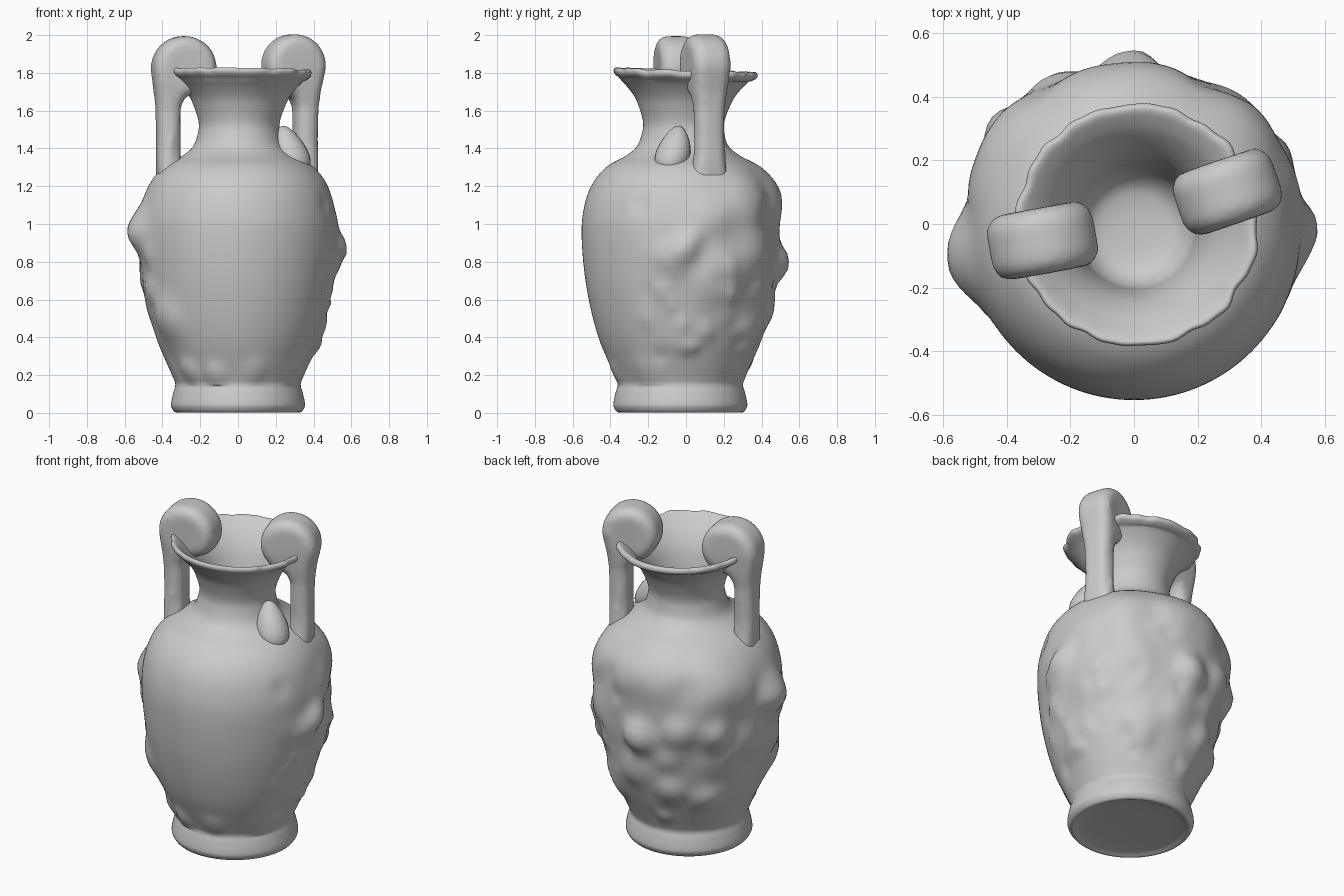
import bpy, bmesh, random
from math import sin, cos, pi, radians, exp
from mathutils import Vector, Matrix

if "Cube" in bpy.data.objects:
    bpy.data.objects.remove(bpy.data.objects["Cube"])

random.seed(7)
SEG = 128


def finish(bm, name, angle=40):
    bmesh.ops.recalc_face_normals(bm, faces=bm.faces)
    me = bpy.data.meshes.new(name)
    bm.to_mesh(me)
    bm.free()
    ob = bpy.data.objects.new(name, me)
    bpy.context.collection.objects.link(ob)
    bpy.ops.object.select_all(action='DESELECT')
    ob.select_set(True)
    bpy.context.view_layer.objects.active = ob
    bpy.ops.object.shade_smooth_by_angle(angle=radians(angle))
    return ob


def spline(pts, n):
    """Catmull-Rom resampling of a 2D profile."""
    p = [Vector(pts[0])] + [Vector(q) for q in pts] + [Vector(pts[-1])]
    out = []
    for i in range(1, len(p) - 2):
        a, b, c, d = p[i - 1:i + 3]
        for k in range(n):
            t = k / n
            out.append(0.5 * (2 * b + (c - a) * t + (2 * a - 5 * b + 4 * c - d) * t * t
                              + (3 * b - a - 3 * c + d) * t ** 3))
    return out + [p[-1]]


# Relief lumps on the body: angle in degrees, height, size, bulge
bumps = [(188, 0.97, 0.12, 0.055), (199, 0.92, 0.08, 0.015), (216, 0.50, 0.11, 0.035),
         (190, 0.62, 0.10, 0.01), (3, 0.88, 0.07, 0.05), (356, 0.80, 0.08, 0.03),
         (92, 0.79, 0.09, 0.07), (105, 1.19, 0.16, 0.04), (80, 1.14, 0.12, 0.03),
         (45, 1.13, 0.15, 0.04), (138, 1.15, 0.13, 0.04), (157, 1.08, 0.12, 0.03),
         (135, 0.95, 0.14, 0.03), (118, 0.84, 0.09, 0.04), (142, 0.82, 0.08, 0.045),
         (112, 0.45, 0.08, 0.03), (138, 0.40, 0.08, 0.03), (85, 0.55, 0.10, 0.02),
         (25, 0.72, 0.14, 0.035), (50, 0.85, 0.12, 0.03), (60, 0.45, 0.10, 0.02),
         (165, 0.75, 0.10, 0.02), (250, 0.20, 0.06, 0.02), (285, 0.22, 0.06, 0.012),
         (225, 0.22, 0.06, 0.02), (330, 0.22, 0.08, 0.012), (20, 1.05, 0.10, 0.02)]
for _ in range(70):
    bumps.append((random.uniform(-30, 212), random.uniform(0.24, 1.15),
                  random.uniform(0.03, 0.07), random.uniform(-0.014, 0.018)))


def relief(ang, r, z):
    total = 0
    for a, bz, s, h in bumps:
        da = (ang - radians(a) + pi) % (2 * pi) - pi
        d = ((r * da) ** 2 + (z - bz) ** 2) ** 0.5 / s
        if d < 2:
            total += h * exp(-d ** 2.6)
    return total


def centre(z):
    t = min(max((z - 1.15) / 0.6, 0), 1)
    return 0.01 * t, -0.03 + 0.027 * t


# Vase body: foot, belly, neck and flared mouth in one lathe
outer = [(0, 0.025), (0.2, 0.022), (0.29, 0.014), (0.33, 0.003), (0.352, 0.03), (0.353, 0.06),
         (0.342, 0.11), (0.332, 0.15), (0.345, 0.19), (0.385, 0.28), (0.43, 0.39),
         (0.472, 0.54), (0.505, 0.72), (0.522, 0.92), (0.515, 1.06), (0.475, 1.2),
         (0.40, 1.3), (0.30, 1.36), (0.243, 1.41), (0.218, 1.48), (0.215, 1.54),
         (0.24, 1.62), (0.27, 1.68), (0.325, 1.745), (0.372, 1.78), (0.38, 1.802)]
inner = [(0.368, 1.815), (0.34, 1.80), (0.28, 1.74), (0.23, 1.66), (0.20, 1.57),
         (0.18, 1.48), (0.14, 1.425), (0.08, 1.405), (0, 1.40)]
wobble = [(random.uniform(0.001, 0.003), random.randint(5, 26), random.uniform(0, 6))
          for _ in range(6)]
bm = bmesh.new()
profile = spline(outer + inner, 5)
n_outer = 5 * len(outer)
rows = []
for i, (r, z) in enumerate(profile):
    cx, cy = centre(z)
    row = []
    for k in range(SEG):
        a = 2 * pi * k / SEG
        rr, zz = max(r, 0), z
        if i < n_outer and 0.15 < z < 1.42:
            rr += relief(a, r, z)
        if z > 1.76 and r > 0.3:          # uneven, slightly tilted lip
            w = sum(h * sin(f * a + p) for h, f, p in wobble)
            rr += w * (r - 0.3) / 0.08
            t = (r - 0.3) / 0.08
            zz += (0.5 * w - 0.014 * sin(a) - 0.004 * cos(a)) * t
        row.append(bm.verts.new((cx + rr * cos(a), cy + rr * sin(a), zz)))
    rows.append(row)
for lo, hi in zip(rows, rows[1:]):
    for k in range(SEG):
        j = (k + 1) % SEG
        bm.faces.new((lo[k], lo[j], hi[j], hi[k]))
bmesh.ops.remove_doubles(bm, verts=rows[0] + rows[-1], dist=0.0005)
finish(bm, "vase_body", 50)


# Scroll handles: side outline in chamfered layers, then rounded
def handle(name, angle, mid, rad, top):
    zc = top - rad
    pts = [(0.31, 1.20), (0.315, 1.40), (0.315, 1.62), (0.29, 1.675), (0.22, 1.69)]
    for k in range(25):
        a = radians(220 - k * 9.6)
        pts.append((mid + rad * cos(a), zc + rad * sin(a)))
    pts += [(0.448, 1.70), (0.44, 1.62), (0.436, 1.45), (0.438, 1.34), (0.43, 1.20)]
    pts = [Vector(p) for p in pts]
    n = len(pts)
    bm = bmesh.new()
    layers = []
    for s, inset in ((-1, 0.04), (-0.82, 0.013), (-0.55, 0), (0.55, 0), (0.82, 0.013), (1, 0.04)):
        ring = []
        for k, p in enumerate(pts):
            d = (pts[(k + 1) % n] - pts[k - 1]).normalized()
            r, z = p + Vector((d.y, -d.x)) * inset
            t = min(max((z - 1.58) / 0.2, 0), 1)
            flare = max(0, 1.38 - z) * 0.15
            ring.append(bm.verts.new((r, s * (0.077 + 0.027 * t + flare), z)))
        layers.append(ring)
    bm.faces.new(layers[0])
    bm.faces.new(layers[-1])
    for lo, hi in zip(layers, layers[1:]):
        for k in range(n):
            j = (k + 1) % n
            bm.faces.new((lo[k], lo[j], hi[j], hi[k]))
    bm.transform(Matrix.Rotation(radians(angle), 4, 'Z'))
    ob = finish(bm, name)
    m = ob.modifiers.new("fuse", 'REMESH')
    m.mode = 'VOXEL'
    m.voxel_size = 0.014
    m.use_smooth_shade = True
    m = ob.modifiers.new("round", 'SMOOTH')
    m.factor = 0.5
    m.iterations = 16


handle("left_handle", 190.5, 0.292, 0.17, 1.996)
handle("right_handle", 19, 0.31, 0.165, 2.005)

# Teardrop bud on the shoulder beside the right handle
bm = bmesh.new()
bmesh.ops.create_uvsphere(bm, u_segments=24, v_segments=16, radius=1)
for v in bm.verts:
    t = (v.co.z + 1) / 2
    k = 1.1 - 0.5 * t
    v.co = Vector((0.315 - 0.075 * t + 0.105 * k * v.co.x,
                   -0.09 + 0.05 * t + 0.105 * k * v.co.y,
                   1.27 + 0.25 * t))
finish(bm, "shoulder_bud", 60)
